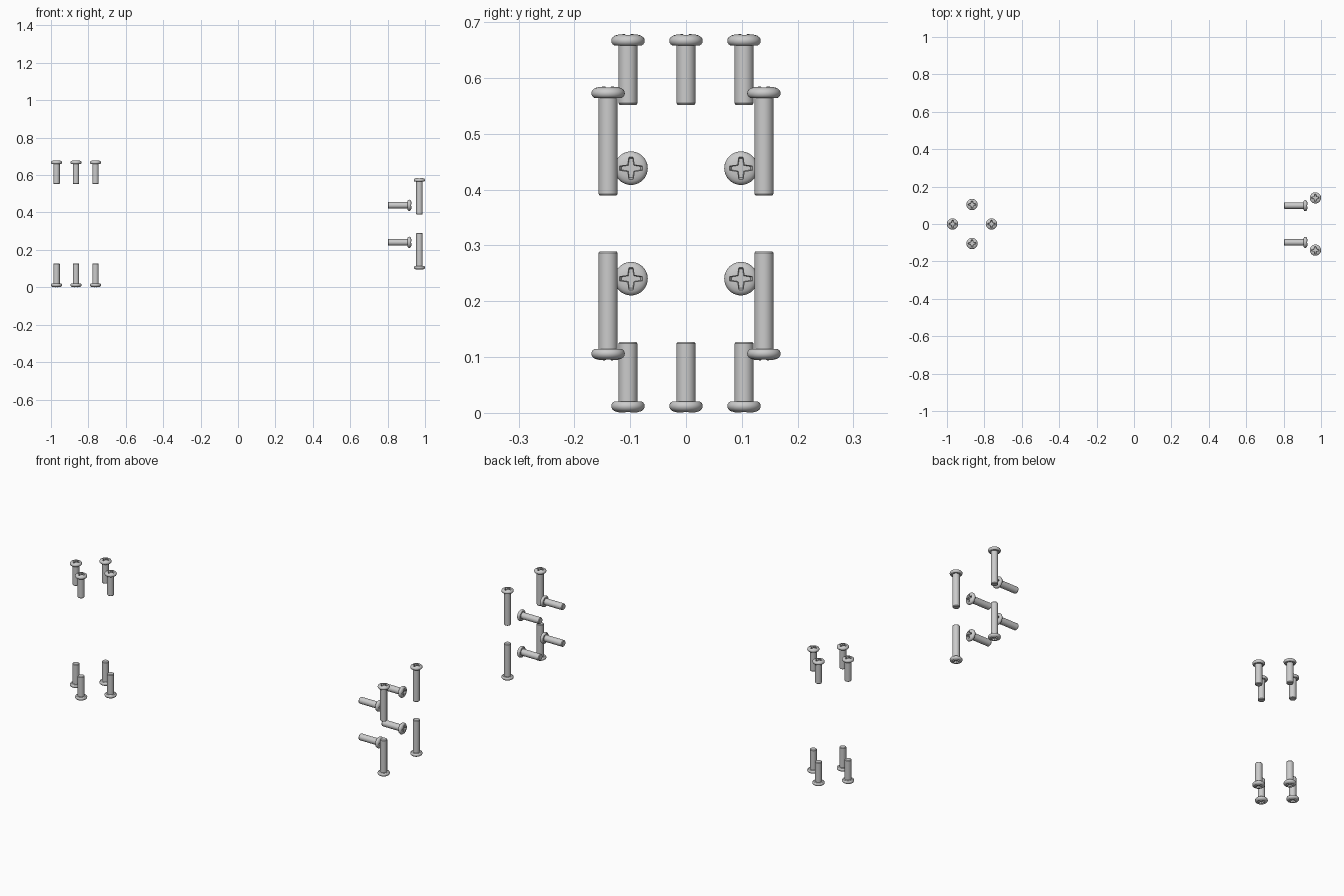
import bpy, bmesh
from math import sin, cos, pi, radians

if "Cube" in bpy.data.objects:
    bpy.data.objects.remove(bpy.data.objects["Cube"])

MID = 0.3395     # mirror height of the whole set
SEG = 40


def lathe(name, profile):
    # revolve (radius, z) points about z; the end points sit on the axis
    bm = bmesh.new()
    rings = []
    for r, z in profile:
        if r == 0:
            rings.append([bm.verts.new((0, 0, z))])
        else:
            rings.append([bm.verts.new((r * cos(2 * pi * i / SEG), r * sin(2 * pi * i / SEG), z))
                          for i in range(SEG)])
    for a, b in zip(rings, rings[1:]):
        for i in range(SEG):
            j = (i + 1) % SEG
            if len(a) == 1:
                bm.faces.new((a[0], b[i], b[j]))
            elif len(b) == 1:
                bm.faces.new((a[i], b[0], a[j]))
            else:
                bm.faces.new((a[i], b[i], b[j], a[j]))
    bmesh.ops.recalc_face_normals(bm, faces=bm.faces)
    me = bpy.data.meshes.new(name)
    bm.to_mesh(me)
    bm.free()
    ob = bpy.data.objects.new(name, me)
    bpy.context.collection.objects.link(ob)
    return ob


def cross_cutter():
    # tapered cross-shaped plug for the driver recess
    bm = bmesh.new()
    loops = []
    for z, tip, w, c in ((0.004, 0.0225, 0.0042, 0.0062), (-0.011, 0.017, 0.003, 0.005)):
        loop = []
        for k in range(4):
            ca, sa = cos(k * pi / 2), sin(k * pi / 2)
            for x, y in ((tip, -w), (tip, w), (c, c)):
                loop.append(bm.verts.new((x * ca - y * sa, x * sa + y * ca, z)))
        loops.append(loop)
    top, bottom = loops
    bm.faces.new(top)
    bm.faces.new(bottom[::-1])
    for i in range(12):
        j = (i + 1) % 12
        bm.faces.new((top[i], bottom[i], bottom[j], top[j]))
    bmesh.ops.recalc_face_normals(bm, faces=bm.faces)
    me = bpy.data.meshes.new("recess_cutter")
    bm.to_mesh(me)
    bm.free()
    ob = bpy.data.objects.new("recess_cutter", me)
    bpy.context.collection.objects.link(ob)
    ob.hide_render = True
    return ob


def screw_mesh(name, length, cutter):
    # pan head with tip at the origin, shank running down -z
    ob = lathe(name, [(0, 0), (0.010, -0.0003), (0.018, -0.0012), (0.0235, -0.003),
                      (0.0272, -0.0055), (0.0295, -0.009), (0.030, -0.0125), (0.0292, -0.016),
                      (0.0272, -0.0187), (0.0245, -0.0205), (0.0172, -0.0205),
                      (0.0172, -length + 0.003), (0.0150, -length), (0, -length)])
    mod = ob.modifiers.new("recess", 'BOOLEAN')
    mod.operation = 'DIFFERENCE'
    mod.solver = 'EXACT'
    mod.object = cutter
    bpy.context.view_layer.update()
    me = bpy.data.meshes.new_from_object(ob.evaluated_get(bpy.context.evaluated_depsgraph_get()))
    me.name = name
    bpy.data.objects.remove(ob)
    return me


def place(name, me, loc, rot=(0, 0, 0)):
    ob = bpy.data.objects.new(name, me)
    ob.location = loc
    ob.rotation_euler = rot
    bpy.context.collection.objects.link(ob)
    screws.append(ob)


cutter = cross_cutter()
short = screw_mesh("short_screw", 0.127, cutter)
long = screw_mesh("long_screw", 0.1955, cutter)
bpy.data.objects.remove(cutter)
screws = []

for s, side in ((1, "upper"), (-1, "lower")):
    flip = (0, 0, 0) if s > 0 else (pi, 0, 0)
    # ring of four short screws on the left
    for dx, dy in ((0.104, 0), (-0.104, 0), (0, 0.104), (0, -0.104)):
        place(side + "_ring_screw", short, (-0.866 + dx, dy, MID + s * MID), flip)
    for y in (-1, 1):
        # long upright screws on the right
        place(side + "_long_screw", long, (0.97, y * 0.1396, MID + s * 0.2455), flip)
        # short screws lying along x, heads to the right
        place(side + "_side_screw", short, (0.928, y * 0.0985, MID + s * 0.099), (0, pi / 2, 0))

# smooth shading with sharp edges kept
bpy.ops.object.select_all(action='DESELECT')
for ob in screws:
    ob.select_set(True)
bpy.context.view_layer.objects.active = screws[0]
bpy.ops.object.shade_smooth_by_angle(angle=radians(32))
